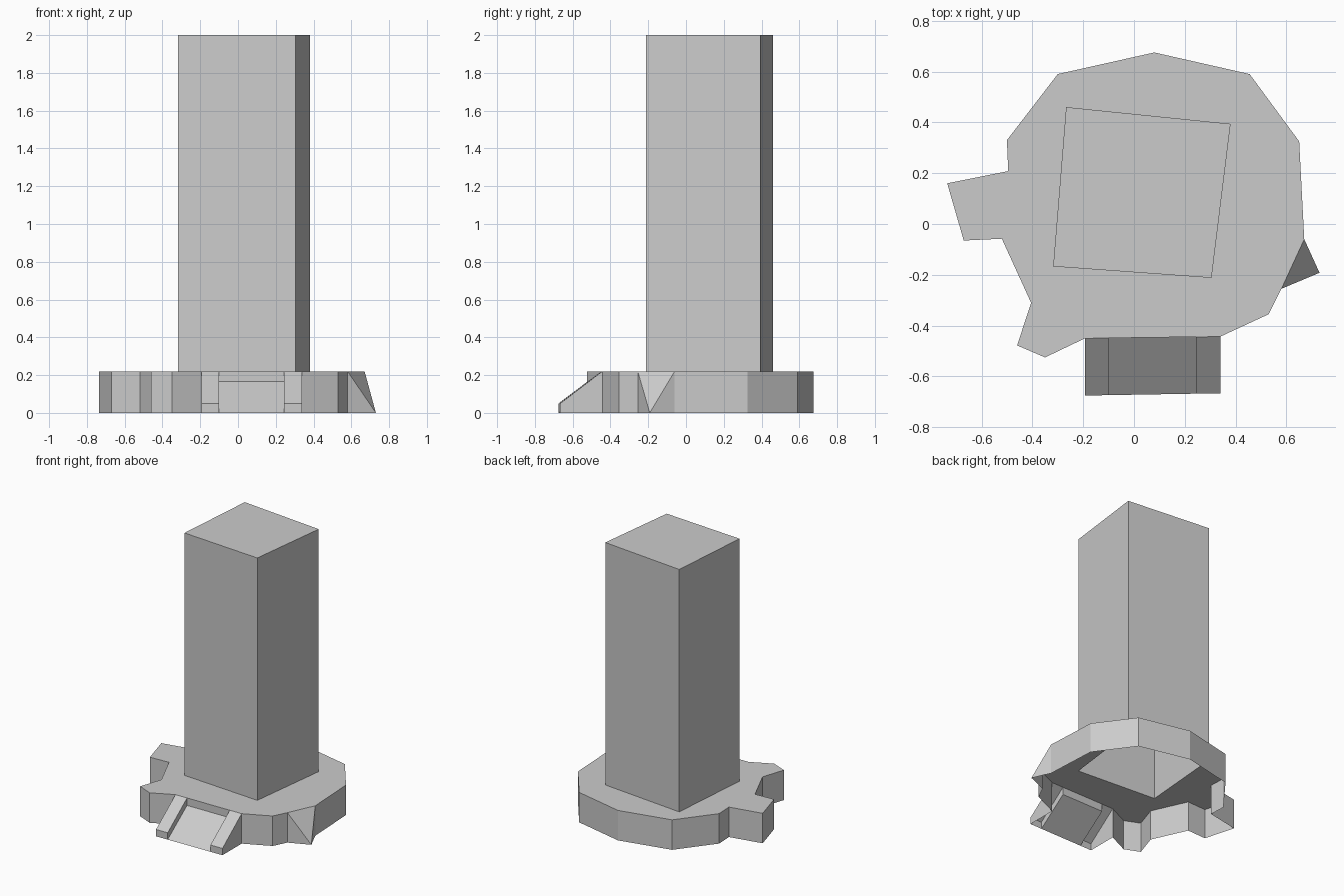
import bpy
import bmesh

cube = bpy.data.objects.get("Cube")
if cube:
    bpy.data.objects.remove(cube, do_unlink=True)

stone = bpy.data.materials.new("stone_grey")
stone.use_nodes = True
GREY = (0.6, 0.6, 0.6, 1)
stone.diffuse_color = GREY
stone.node_tree.nodes["Principled BSDF"].inputs["Base Color"].default_value = GREY

BASE_H, TOP_H = 0.22, 2.0


def at(points, z):
    """Lift flat points to a height."""
    return [(x, y, z) for x, y in points]


def wall(a, b, low, high):
    """Upright quad over the ground line a to b."""
    return [(*a, low), (*b, low), (*b, high), (*a, high)]


def build(name, polygons):
    """Make one flat-shaded object from a list of polygons."""
    bm = bmesh.new()
    for poly in polygons:
        bm.faces.new([bm.verts.new(p) for p in poly])
    bmesh.ops.remove_doubles(bm, verts=bm.verts, dist=0.0005)
    mesh = bpy.data.meshes.new(name)
    bm.to_mesh(mesh)
    bm.free()
    mesh.materials.append(stone)
    obj = bpy.data.objects.new(name, mesh)
    bpy.context.collection.objects.link(obj)
    return obj


# Base outline, counter-clockwise from the back point
outline = [(0.08, 0.675), (-0.30, 0.59), (-0.50, 0.33), (-0.495, 0.208),
           (-0.735, 0.16), (-0.67, -0.065), (-0.52, -0.058), (-0.405, -0.31),
           (-0.46, -0.478), (-0.35, -0.525), (-0.193, -0.45), (0.34, -0.443),
           (0.53, -0.355), (0.58, -0.255), (0.67, -0.06), (0.65, 0.325),
           (0.455, 0.59)]
# Column corners: back-left, front-left, front-right, back-right in plan
column = [(-0.267, 0.46), (-0.318, -0.167), (0.305, -0.212), (0.38, 0.394)]
RAMP, SPIKE = 10, 13    # outline edges opening into the ramp and the spike

# Base: open-bottomed shell whose top is a ring around the column
ring = [outline[1:12] + [column[2], column[1], column[0]],
        outline[11:] + outline[:2] + [column[0], column[3], column[2]]]
base = [at(half, BASE_H) for half in ring]
for i, a in enumerate(outline):
    if i not in (RAMP, SPIKE):
        base.append(wall(a, outline[(i + 1) % len(outline)], 0, BASE_H))
build("base", base)

# Column: hollow, capped on top
shaft = [wall(a, column[(i + 1) % 4], BASE_H, TOP_H) for i, a in enumerate(column)]
build("column", shaft + [at(column, TOP_H)])

# Ramp: sloping bed between two raised rails
LIP, BED_H = 0.05, 0.165
back_l, back_r = outline[RAMP], outline[RAMP + 1]
front_l, front_r = (-0.193, -0.675), (0.34, -0.666)


def across(a, b, t):
    return tuple(p + (q - p) * t for p, q in zip(a, b))


backs = [across(back_l, back_r, t) for t in (0, 0.175, 0.82, 1)]
fronts = [across(front_l, front_r, t) for t in (0, 0.175, 0.82, 1)]
for name, l, r in (("left_rail", 0, 1), ("right_rail", 2, 3)):
    faces = [[(*backs[l], BASE_H), (*fronts[l], LIP), (*fronts[r], LIP), (*backs[r], BASE_H)],
             wall(fronts[l], fronts[r], 0, LIP)]
    for k, side in ((l, 1), (r, -1)):
        foot = 0 if k in (0, 3) else BED_H
        faces.append([(*backs[k], foot), (*fronts[k], 0), (*fronts[k], LIP),
                      (*backs[k], BASE_H)][::side])
    build("ramp_" + name, faces)
build("ramp_bed", [
    [(*backs[1], BED_H), (*fronts[1], 0), (*fronts[2], 0), (*backs[2], BED_H)],
    wall(backs[1], backs[2], BED_H, BASE_H)])

# Spike: three triangles drawn out to a tip on the ground
a, b = outline[SPIKE], outline[SPIKE + 1]
tip = (0.73, -0.192, 0)
build("side_spike", [
    [(*a, BASE_H), tip, (*b, BASE_H)],
    [(*a, 0), tip, (*a, BASE_H)],
    [(*b, BASE_H), tip, (*b, 0)]])
